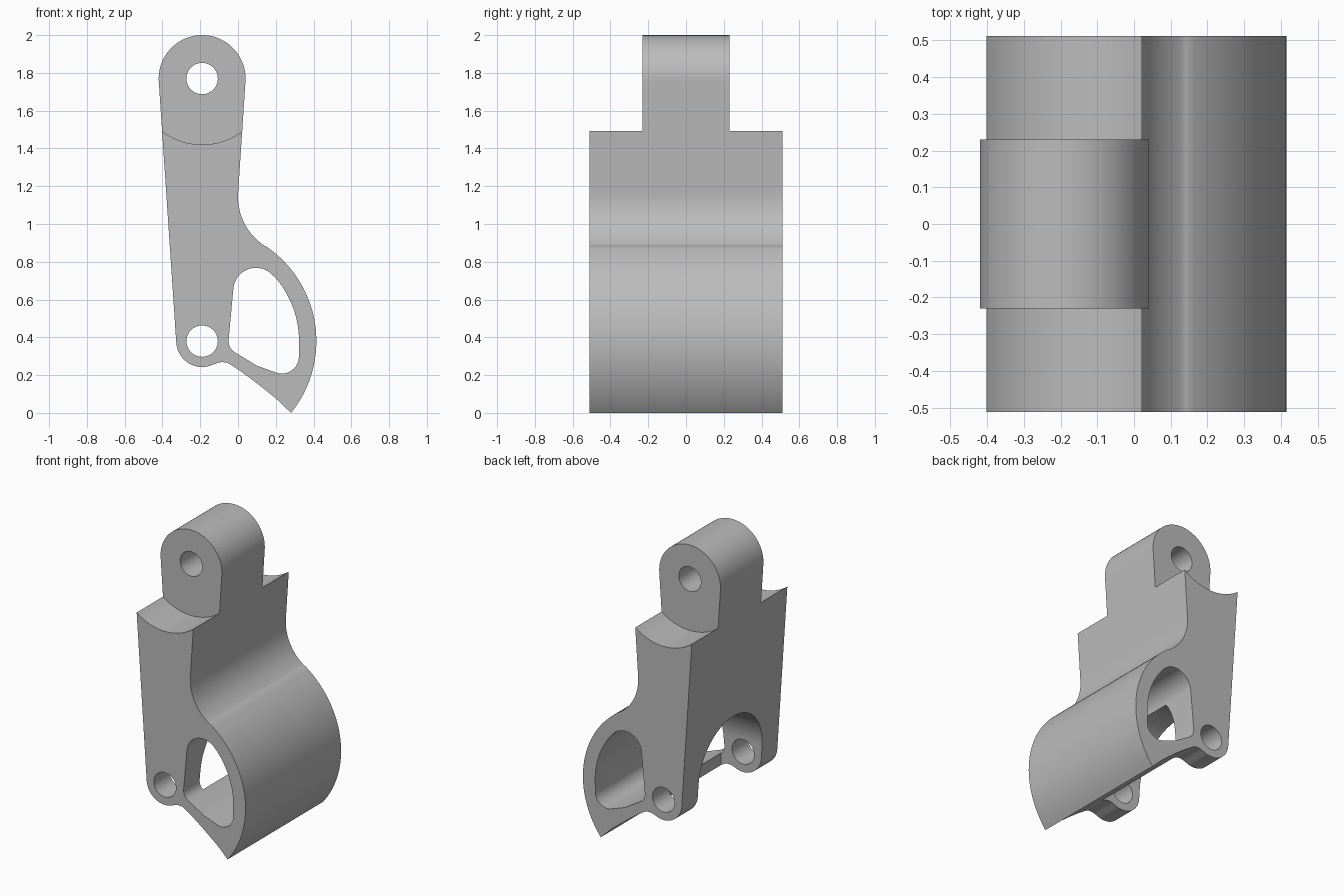
import bpy, bmesh, math

default = bpy.data.objects.get("Cube")
if default:
    bpy.data.objects.remove(default, do_unlink=True)

HALF = 0.512                 # half the depth of the part
PIN_X, LOW_Z, TOP_Z = -0.19, 0.38, 1.77


def arc(cx, cz, r, start, end, n):
    """Points on an arc, angles in degrees."""
    return [(cx + r * math.cos(math.radians(start + (end - start) * i / n)),
             cz + r * math.sin(math.radians(start + (end - start) * i / n)))
            for i in range(n + 1)]


def prism(name, points, lo, hi, axis="Y"):
    """Extrude a closed profile along Y (points are x, z) or X (points are y, z)."""
    def place(p, d):
        return (p[0], d, p[1]) if axis == "Y" else (d, p[0], p[1])
    bm = bmesh.new()
    a = [bm.verts.new(place(p, lo)) for p in points]
    b = [bm.verts.new(place(p, hi)) for p in points]
    bm.faces.new(a)
    bm.faces.new(b[::-1])
    for i in range(len(a)):
        j = (i + 1) % len(a)
        bm.faces.new((a[j], a[i], b[i], b[j]))
    bmesh.ops.recalc_face_normals(bm, faces=bm.faces[:])
    mesh = bpy.data.meshes.new(name)
    bm.to_mesh(mesh)
    bm.free()
    obj = bpy.data.objects.new(name, mesh)
    bpy.context.collection.objects.link(obj)
    return obj


def cylinder(name, z, r, lo, hi, n=64):
    return prism(name, arc(PIN_X, z, r, 0, 360, n)[:-1], lo, hi)


# Lever body: round top eye, waist fillet, round cam, pointed toe and lower eye
outline = (
    arc(PIN_X, TOP_Z, 0.23, 184, -4, 40)
    + arc(0.309, 1.144, 0.309, 176, 237, 16)
    + arc(PIN_X, LOW_Z, 0.605, 56.5, -38.9, 40)
    + [(0.2, 0.077), (0.1, 0.157), (0.02, 0.216), (-0.04, 0.256),
       (-0.06, 0.266), (-0.085, 0.269), (-0.11, 0.264)]
    + arc(PIN_X, LOW_Z, 0.137, 295, 184, 24)
)
body = prism("lever_body", outline, -HALF, HALF)

# Window through the cam
window = (
    arc(0.095, 0.648, 0.12, 176, 40, 20)
    + arc(PIN_X, LOW_Z, 0.513, 42, -2, 16)
    + arc(0.232, 0.298, 0.09, -5, -112, 12)
    + [(0.1, 0.25)]
    + arc(0.02, 0.38, 0.07, 245, 176, 8)
)
cutters = [prism("window_cutter", window, -1, 1)]

# Arched slot that splits the lower eye into two lugs
arch = arc(0, 0.455, 0.34, 0, 180, 40) + [(-0.34, -0.2), (0.34, -0.2)]
cutters.append(prism("slot_cutter", arch, -1, -0.025, "X"))

# Pin holes, and round shoulders either side of the top eye
cutters.append(cylinder("lower_hole_cutter", LOW_Z, 0.083, -1, 1))
cutters.append(cylinder("upper_hole_cutter", TOP_Z, 0.083, -1, 1))
cutters.append(cylinder("front_shoulder_cutter", TOP_Z, 0.35, -1, -0.23, 96))
cutters.append(cylinder("back_shoulder_cutter", TOP_Z, 0.35, 0.23, 1, 96))

bpy.ops.object.select_all(action="DESELECT")
bpy.context.view_layer.objects.active = body
body.select_set(True)
for cutter in cutters:
    cutter.hide_render = True
    mod = body.modifiers.new(cutter.name, "BOOLEAN")
    mod.operation = "DIFFERENCE"
    mod.solver = "EXACT"
    mod.object = cutter
    bpy.ops.object.modifier_apply(modifier=mod.name)
    bpy.data.objects.remove(cutter, do_unlink=True)

# Plain grey finish
grey = bpy.data.materials.new("plain_grey")
grey.use_nodes = True
colour = (0.5, 0.5, 0.5, 1)
grey.diffuse_color = colour
grey.node_tree.nodes["Principled BSDF"].inputs["Base Color"].default_value = colour
body.data.materials.clear()
body.data.materials.append(grey)

bpy.ops.object.shade_smooth_by_angle(angle=math.radians(30))
